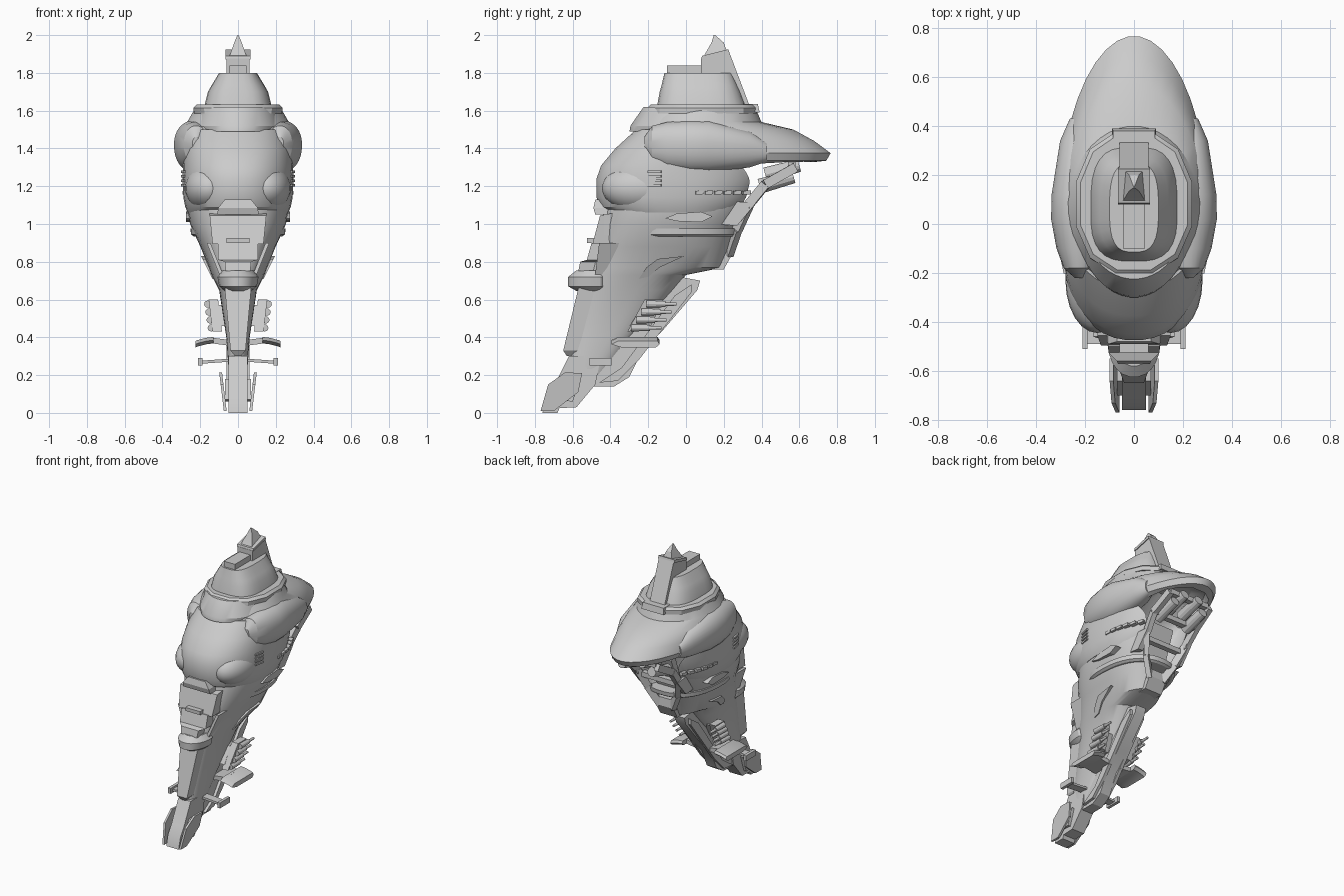
import bpy, bmesh, math
from mathutils import Vector, Matrix

V = Vector


def finish(name, bm, mirror=False):
    bmesh.ops.recalc_face_normals(bm, faces=bm.faces)
    me = bpy.data.meshes.new(name)
    bm.to_mesh(me)
    bm.free()
    ob = bpy.data.objects.new(name, me)
    bpy.context.collection.objects.link(ob)
    if mirror:
        ob.modifiers.new("mirror", 'MIRROR')
    return ob


def skin(name, rings, mirror=False):
    """Closed skin over a list of point rings."""
    bm = bmesh.new()
    rs = [[bm.verts.new(p) for p in ring] for ring in rings]
    n = len(rs[0])
    for r, q in zip(rs, rs[1:]):
        for i in range(n):
            j = (i + 1) % n
            bm.faces.new((r[i], r[j], q[j], q[i]))
    bm.faces.new(rs[0])
    bm.faces.new(rs[-1])
    return finish(name, bm, mirror)


def loft(name, secs, n=40, e=2.2, put=lambda x, a, s: V((x, a, s)), mirror=False):
    """Oval sections: (station, low, high, half width, position of the widest point)."""
    rings = []
    for s, lo, hi, hw, c in secs:
        ring = []
        for i in range(n):
            t = 2 * math.pi * (i + 0.5) / n
            ct, st = math.cos(t), math.sin(t)
            x = hw * math.copysign(abs(ct) ** (2 / e), ct)
            a = c + ((hi - c) if st > 0 else -(c - lo)) * abs(st) ** (2 / e)
            ring.append(put(x, a, s))
        rings.append(ring)
    return skin(name, rings, mirror)


def prism(name, pts, x0, x1, mirror=False, lean=0.0):
    """Side outline (y, z) extruded in x; lean pushes x out with height."""
    zb = min(p[1] for p in pts)
    return skin(name, [[(x + lean * (z - zb), y, z) for y, z in pts] for x in (x0, x1)], mirror)


def slab(name, rows):
    """Stack of rectangles: rows of (z, front y, back y, half width)."""
    return skin(name, [[(-w, f, z), (w, f, z), (w, b, z), (-w, b, z)] for z, f, b, w in rows])


def bar(name, p, q, w, h, mirror=True, r=0.0):
    """Bar from p to q; a round one when r is given."""
    p, q = V(p), V(q)
    d = q - p
    m = Matrix.Translation((p + q) / 2) @ d.to_track_quat('X', 'Z').to_matrix().to_4x4()
    bm = bmesh.new()
    if r:
        m = m @ Matrix.Rotation(math.pi / 2, 4, 'Y')
        bmesh.ops.create_cone(bm, cap_ends=True, segments=12, radius1=r, radius2=r * 0.85,
                              depth=d.length, matrix=m)
    else:
        bmesh.ops.create_cube(bm, size=1, matrix=m @ Matrix.Diagonal((d.length, w, h, 1)))
    return finish(name, bm, mirror)


def ball(name, c, s):
    bm = bmesh.new()
    bmesh.ops.create_uvsphere(bm, u_segments=24, v_segments=14, radius=1,
                              matrix=Matrix.Translation(c) @ Matrix.Diagonal((*s, 1)))
    return finish(name, bm, True)


# Hull shells, stacked from the tail to the crown
lower = loft("lower_hull", [
    (0.16, -0.63, -0.46, 0.045, -0.55), (0.40, -0.60, -0.28, 0.062, -0.42),
    (0.65, -0.54, -0.06, 0.10, -0.28), (0.73, -0.52, 0.00, 0.14, -0.2),
    (0.77, -0.51, 0.20, 0.155, -0.15), (0.88, -0.48, 0.24, 0.20, -0.1),
    (1.00, -0.45, 0.29, 0.255, -0.08), (1.10, -0.43, 0.35, 0.27, -0.05),
    (1.25, -0.40, 0.43, 0.27, -0.05)], e=2.3)
mid = loft("middle_shell", [
    (1.06, -0.41, 0.30, 0.268, -0.06), (1.09, -0.455, 0.335, 0.28, -0.06),
    (1.14, -0.475, 0.37, 0.29, -0.05), (1.24, -0.475, 0.42, 0.295, -0.05),
    (1.31, -0.45, 0.43, 0.292, -0.04), (1.40, -0.375, 0.42, 0.29, 0.0),
    (1.50, -0.265, 0.40, 0.27, 0.03)], e=2.25)
upper = loft("beaked_upper_shell", [
    (1.30, -0.30, 0.42, 0.26, 0.05), (1.335, -0.31, 0.745, 0.29, 0.05),
    (1.375, -0.31, 0.768, 0.305, 0.05), (1.44, -0.29, 0.68, 0.305, 0.05),
    (1.50, -0.26, 0.57, 0.29, 0.05), (1.54, -0.24, 0.40, 0.27, 0.07),
    (1.60, -0.215, 0.375, 0.235, 0.09)], e=1.95)
loft("hull_ledge", [(0.935, -0.30, 0.275, 0.235, -0.06), (0.945, -0.32, 0.29, 0.25, -0.06),
                    (0.975, -0.33, 0.295, 0.252, -0.06)], e=2.3)
loft("crown_collar", [(1.585, -0.22, 0.385, 0.24, 0.08), (1.615, -0.215, 0.385, 0.243, 0.08),
                      (1.632, -0.195, 0.37, 0.225, 0.08)], n=12, e=2.3)
loft("crown", [(1.62, -0.155, 0.32, 0.18, 0.06), (1.70, -0.14, 0.29, 0.16, 0.06),
               (1.735, -0.13, 0.275, 0.14, 0.06), (1.80, -0.115, 0.25, 0.10, 0.06)], n=28, e=3)
loft("brow", [(1.49, -0.30, 0.10, 0.22, 0.0), (1.52, -0.295, 0.10, 0.23, 0.0),
              (1.62, -0.225, 0.10, 0.20, 0.0)], e=2.0)
loft("shoulder_bulge", [
    (-0.22, 1.39, 1.46, 0.02, 1.42), (-0.18, 1.32, 1.52, 0.065, 1.42),
    (-0.10, 1.285, 1.54, 0.095, 1.42), (0.02, 1.27, 1.55, 0.117, 1.42),
    (0.12, 1.27, 1.55, 0.115, 1.42), (0.34, 1.30, 1.49, 0.08, 1.40),
    (0.43, 1.33, 1.43, 0.04, 1.38)],
    n=28, put=lambda x, a, s: V((x + 0.222, s, a)), mirror=True)
ball("front_cheek", (0.15, -0.23, 1.19), (0.13, 0.215, 0.13))

# Mouth hollow under the beak
cutter = loft("mouth_cutter", [
    (0.86, 0.19, 0.45, 0.06, 0.26), (1.00, 0.13, 0.50, 0.13, 0.28),
    (1.22, 0.16, 0.60, 0.18, 0.30), (1.31, 0.22, 0.69, 0.225, 0.30),
    (1.38, 0.30, 0.66, 0.19, 0.32), (1.43, 0.34, 0.54, 0.11, 0.38)], n=16)
cutter.hide_render = True
for ob in (lower, mid, upper):
    b = ob.modifiers.new("mouth", 'BOOLEAN')
    b.operation, b.object = 'DIFFERENCE', cutter

# Mouth frame, inner beams and machinery
rim = [(0.05, 0.225, 0.84), (0.12, 0.27, 0.97), (0.165, 0.33, 1.10), (0.18, 0.42, 1.21), (0.17, 0.58, 1.30)]
for p, q in zip(rim, rim[1:]):
    bar("mouth_frame", p, q, 0.035, 0.05)
prism("chin_plate", [(0.10, 0.76), (0.20, 0.76), (0.245, 0.84), (0.24, 0.90), (0.15, 0.90)], -0.07, 0.07)
prism("mouth_deck", [(0.14, 0.90), (0.18, 0.90), (0.30, 1.22), (0.26, 1.25)], -0.09, 0.09)
for y, z, w in ((0.30, 1.07, 0.14), (0.42, 1.21, 0.17), (0.56, 1.31, 0.16)):
    bar("mouth_beam", (-w, y, z), (w, y, z), 0.04, 0.035, mirror=False)
for x, y, z in ((0.06, 0.50, 1.29), (0.12, 0.47, 1.23)):
    bar("mouth_pod", (x, y - 0.08, z - 0.03), (x, y + 0.10, z + 0.02), 0, 0, r=0.04)

# Tower, tip and crown blocks
prism("tower", [(0.08, 1.70), (0.08, 1.875), (0.225, 1.92), (0.335, 1.63), (0.20, 1.63)], -0.06, 0.06)
prism("tower_cap", [(0.08, 1.87), (0.085, 1.89), (0.225, 1.925), (0.23, 1.905)], -0.066, 0.066)
slab("tower_tip", [(1.89, 0.095, 0.225, 0.045), (1.96, 0.135, 0.20, 0.02), (2.0, 0.147, 0.155, 0.003)])
slab("crown_block", [(1.79, -0.10, 0.09, 0.045), (1.84, -0.10, 0.09, 0.045)])
slab("collar_block", [(1.59, 0.30, 0.39, 0.09), (1.635, 0.30, 0.38, 0.085)])

# Front plates running down to the spine
slab("chest_plate", [(0.895, -0.495, -0.30, 0.135), (1.045, -0.455, -0.30, 0.15), (1.055, -0.40, -0.30, 0.15)])
slab("chest_lip", [(0.90, -0.525, -0.42, 0.06), (0.925, -0.525, -0.42, 0.06)])
slab("chest_vent", [(1.05, -0.48, -0.35, 0.11), (1.085, -0.49, -0.35, 0.105), (1.13, -0.48, -0.35, 0.07)])
slab("neck_plate", [(0.75, -0.57, -0.40, 0.065), (0.80, -0.56, -0.40, 0.07), (0.81, -0.525, -0.40, 0.105),
                    (0.90, -0.50, -0.40, 0.105)])
loft("neck_ring", [(0.645, -0.58, -0.42, 0.07, -0.46), (0.67, -0.625, -0.42, 0.10, -0.46),
                   (0.72, -0.625, -0.42, 0.11, -0.46), (0.755, -0.58, -0.42, 0.08, -0.46)], n=24)
slab("front_spine", [(0.30, -0.63, -0.50, 0.015), (0.33, -0.65, -0.50, 0.04), (0.66, -0.57, -0.45, 0.07)])
prism("waist_plate", [(-0.49, 0.66), (-0.40, 0.66), (-0.30, 0.90), (-0.46, 0.90)], 0.05, 0.07, True, 0.4)

# Keel and tail
prism("keel", [(-0.03, 0.72), (0.075, 0.70), (0.06, 0.65), (-0.12, 0.44), (-0.23, 0.33), (-0.30, 0.19),
               (-0.38, 0.14), (-0.50, 0.14), (-0.55, 0.20), (-0.40, 0.35), (-0.22, 0.55)], -0.04, 0.04)
prism("keel_rail", [(-0.06, 0.62), (0.03, 0.68), (0.03, 0.64), (-0.25, 0.28), (-0.36, 0.17), (-0.46, 0.16),
                    (-0.34, 0.24)], 0.035, 0.06, True)
prism("tail_core", [(-0.76, 0.0), (-0.68, 0.0), (-0.67, 0.025), (-0.58, 0.03), (-0.48, 0.15), (-0.45, 0.30),
                    (-0.62, 0.30), (-0.70, 0.14), (-0.74, 0.08)], -0.05, 0.05)
prism("tail_side_plate", [(-0.77, 0.01), (-0.70, 0.01), (-0.57, 0.11), (-0.55, 0.21), (-0.64, 0.215),
                          (-0.73, 0.15)], 0.06, 0.075, True, 0.12)
prism("tail_bracket", [(-0.70, 0.07), (-0.60, 0.06), (-0.56, 0.18), (-0.64, 0.18)], 0.04, 0.07, True)

# Weapon racks and small wings on the tail
prism("rack", [(-0.31, 0.43), (-0.19, 0.45), (-0.12, 0.60), (-0.22, 0.60)], 0.085, 0.135, True, 0.12)
prism("rack_mount", [(-0.30, 0.46), (-0.22, 0.46), (-0.16, 0.57), (-0.23, 0.57)], 0.04, 0.10, True)
for i in range(4):
    y, z = -0.31 + 0.027 * i, 0.45 + 0.042 * i
    bar("rack_barrel", (0.142 + i * 0.006, y + 0.02, z), (0.142 + i * 0.006, y + 0.12, z), 0, 0, r=0.019)
    bar("rack_muzzle", (0.142 + i * 0.006, y + 0.11, z), (0.142 + i * 0.006, y + 0.18, z), 0, 0, r=0.01)
bar("wing_root", (0.04, -0.27, 0.37), (0.15, -0.27, 0.385), 0.16, 0.03)
skin("wing_blade", [[(x, -0.395, z), (x, -0.36, z + 0.017), (x, -0.15, z + 0.017), (x, -0.14, z),
                     (x, -0.16, z - 0.017), (x, -0.34, z - 0.017)]
                    for x, z in ((0.13, 0.385), (0.17, 0.38), (0.215, 0.368), (0.226, 0.363))], True)
bar("fin_strut", (0.03, -0.46, 0.28), (0.20, -0.46, 0.268), 0.06, 0.016)
bar("fin_pod", (0.20, -0.51, 0.27), (0.20, -0.395, 0.27), 0.022, 0.04)

# Side surface details
for i in range(4):
    z = 1.205 + 0.024 * i
    bar("side_vent", (0.272, -0.20, z), (0.287, -0.13, z), 0.03, 0.012)
for i in range(6):
    t = i / 5
    bar("side_row", (0.280 - 0.07 * t * t, 0.05 + 0.25 * t, 1.165), (0.273 - 0.075 * t * t, 0.09 + 0.25 * t, 1.168),
        0.03, 0.02)
prism("side_arrow", [(-0.11, 1.03), (-0.05, 1.055), (0.08, 1.065), (0.14, 1.04), (0.08, 1.01), (-0.05, 1.015)],
      0.23, 0.274, True)
prism("side_frame", [(0.16, 1.0), (0.27, 0.99), (0.37, 1.11), (0.26, 1.12)], 0.15, 0.19, True)
prism("flank_panel", [(-0.25, 0.71), (-0.20, 0.72), (-0.14, 0.77), (-0.01, 0.83), (-0.15, 0.815), (-0.21, 0.77)],
      0.09, 0.135, True, 0.5)

# Apply modifiers and shade
for ob in [o for o in bpy.data.objects if o.type == 'MESH']:
    bpy.ops.object.select_all(action='DESELECT')
    bpy.context.view_layer.objects.active = ob
    ob.select_set(True)
    for m in list(ob.modifiers):
        bpy.ops.object.modifier_apply(modifier=m.name)
    bpy.ops.object.shade_smooth_by_angle(angle=math.radians(28))
bpy.data.objects.remove(cutter)
